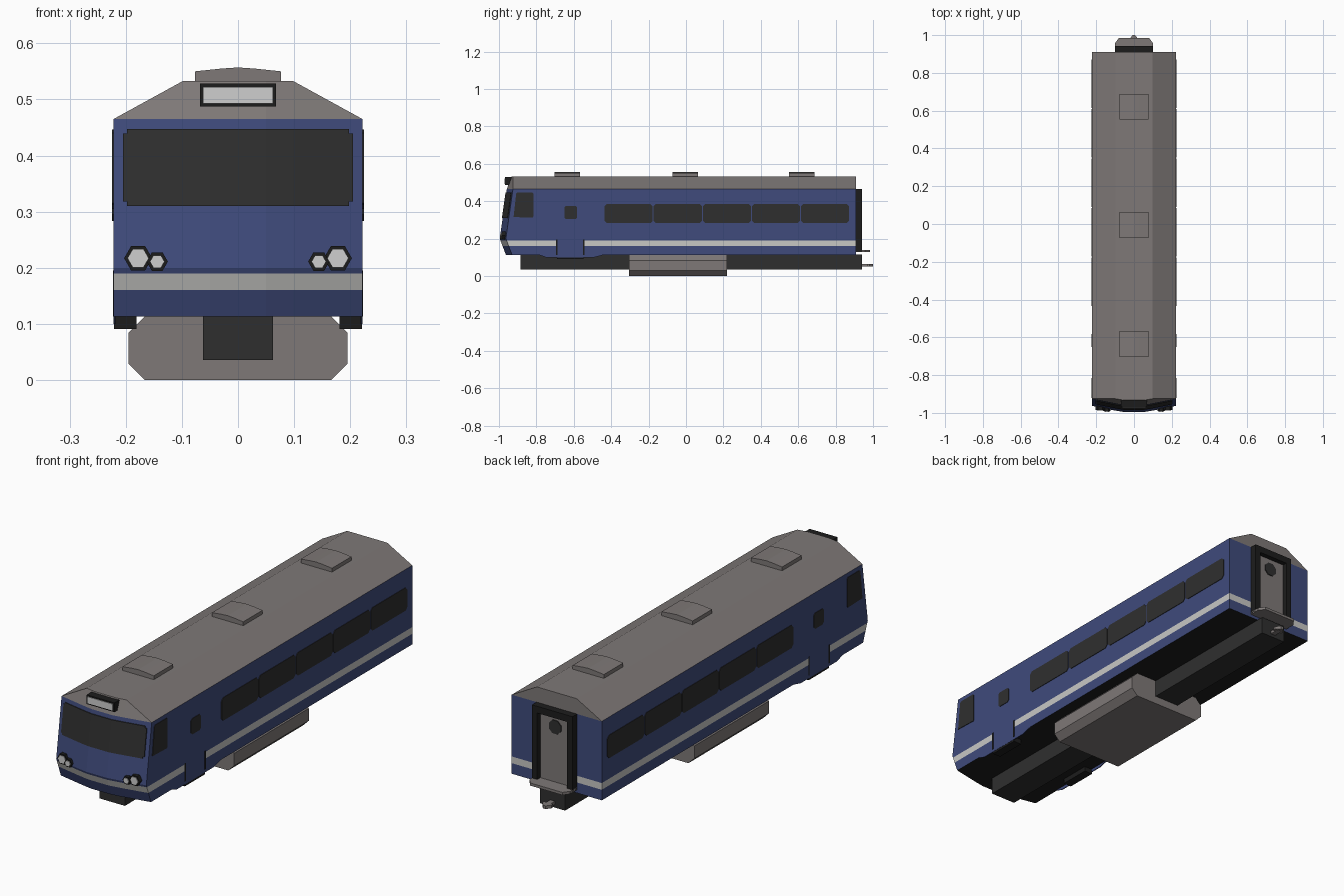
import bpy, bmesh, math

if "Cube" in bpy.data.objects:
    bpy.data.objects.remove(bpy.data.objects["Cube"])


def material(name, r, g, b):
    m = bpy.data.materials.new(name)
    m.diffuse_color = (r, g, b, 1)
    m.use_nodes = True
    m.node_tree.nodes["Principled BSDF"].inputs["Base Color"].default_value = m.diffuse_color
    return m


BLUE = material("blue paint", .05, .07, .2)
GREY = material("warm grey", .21, .19, .185)
WHITE = material("pale stripe", .58, .58, .56)
GLASS = material("dark glass", .028, .028, .028)
BLACK = material("black trim", .012, .012, .012)
LAMP = material("lamp white", .62, .62, .62)


def finish(bm, name, *mats):
    bmesh.ops.recalc_face_normals(bm, faces=bm.faces[:])
    me = bpy.data.meshes.new(name)
    bm.to_mesh(me)
    bm.free()
    for m in mats:
        me.materials.append(m)
    ob = bpy.data.objects.new(name, me)
    bpy.context.collection.objects.link(ob)
    return ob


def prism(name, pts, axis, a, b, mat):
    """Extrude a flat outline along an axis from a to b."""
    place = {"x": lambda p, d: (d, p[0], p[1]),
             "y": lambda p, d: (p[0], d, p[1]),
             "z": lambda p, d: (p[0], p[1], d)}[axis]
    bm = bmesh.new()
    ra, rb = [[bm.verts.new(place(p, d)) for p in pts] for d in (a, b)]
    n = len(pts)
    bm.faces.new(ra)
    bm.faces.new(rb)
    for i in range(n):
        j = (i + 1) % n
        bm.faces.new((ra[i], ra[j], rb[j], rb[i]))
    return finish(bm, name, mat)


def rect(u0, u1, v0, v1, c=0):
    if c == 0:
        return [(u0, v0), (u1, v0), (u1, v1), (u0, v1)]
    return [(u0 + c, v0), (u1 - c, v0), (u1, v0 + c), (u1, v1 - c),
            (u1 - c, v1), (u0 + c, v1), (u0, v1 - c), (u0, v0 + c)]


def ngon(u, v, r, n, turn=0):
    return [(u + r * math.cos(turn + i * math.tau / n),
             v + r * math.sin(turn + i * math.tau / n)) for i in range(n)]


def lerp(table, t):
    for (t0, v0), (t1, v1) in zip(table, table[1:]):
        if t <= t1:
            return v0 + (v1 - v0) * (t - t0) / (t1 - t0)
    return table[-1][1]


# Nose shape: leaning profile by height plus sweep-back by width
def nose(x, z):
    return (lerp([(.113, -.965), (.2, -.998), (.465, -.96), (.533, -.935)], z)
            + lerp([(0, 0), (.05, .002), (.098, .01), (.222, .035)], abs(x)))


XS = [-.222, -.098, -.05, .05, .098, .222]
ZS = [.113, .16, .19, .2, .465, .533]
YS = [None, -.69, -.548, .91]


# Body shell: lofted slices, stripe and roof coloured by height
def body():
    bm = bmesh.new()

    def point(x, y, z):
        w = lerp([(.465, .222), (.533, .098)], max(z, .465))
        x = max(-w, min(w, x))
        return bm.verts.new((x, nose(x, z) if y is None else y, z))

    g = [[[point(x, y, z) for z in ZS] for x in XS] for y in YS]
    nx, nz, ny = len(XS) - 1, len(ZS) - 1, len(YS) - 1

    def face(a, b, c, d, k=None, door=False, floor=False):
        f = bm.faces.new((a, b, c, d))
        zc = sum(v.co.z for v in f.verts) / 4
        f.material_index = (3 if floor else 1 if zc > .47 else
                            2 if .16 < zc < .19 and not door else 0)

    for j in (0, ny):
        for i in range(nx):
            for k in range(nz):
                face(g[j][i][k], g[j][i + 1][k], g[j][i + 1][k + 1], g[j][i][k + 1])
    for j in range(ny):
        p, q = g[j], g[j + 1]
        for i in (0, nx):
            for k in range(nz):
                face(p[i][k], q[i][k], q[i][k + 1], p[i][k + 1], door=j == 1)
        for k in (0, nz):
            for i in range(nx):
                face(p[i][k], p[i + 1][k], q[i + 1][k], q[i][k], floor=k == 0)
    bmesh.ops.remove_doubles(bm, verts=bm.verts[:], dist=1e-5)
    finish(bm, "body_shell", BLUE, GREY, WHITE, BLACK)


body()


# Windscreen: thin patch following the nose, corner cells left out
def windscreen():
    bm = bmesh.new()
    xs = [-.205, -.198, -.098, -.05, .05, .098, .198, .205]
    zs = [.31, .318, .439, .447]
    v = [[bm.verts.new((x, nose(x, z) - .004, z)) for z in zs] for x in xs]
    for i in range(7):
        for k in range(3):
            if not (i in (0, 6) and k in (0, 2)):
                bm.faces.new((v[i][k], v[i + 1][k], v[i + 1][k + 1], v[i][k + 1]))
    r = bmesh.ops.extrude_face_region(bm, geom=bm.faces[:])
    for e in r["geom"]:
        if isinstance(e, bmesh.types.BMVert):
            e.co.y += .006
    finish(bm, "windscreen", GLASS)


windscreen()

# Destination sign
prism("sign_frame", rect(-.068, .068, .487, .528), "y", -.968, -.925, BLACK)
prism("sign_panel", rect(-.062, .062, .493, .522), "y", -.971, -.966, LAMP)

for s, side in ((-1, "left"), (1, "right")):
    # Headlights
    for x, z, r, r2, kind in ((.178, .217, .025, .019, "main"), (.144, .211, .019, .013, "small")):
        y = nose(x, z)
        prism(f"{side}_{kind}_lamp_rim", ngon(s * x, z, r, 6), "y", y - .014, y + .02, BLACK)
        prism(f"{side}_{kind}_lamp", ngon(s * x, z, r2, 6), "y", y - .017, y, LAMP)

    # Side windows
    a, b = s * .220, s * .2245
    for i in range(5):
        y = -.435 + i * .2625
        prism(f"{side}_window_{i + 1}", rect(y, y + .257, .283, .385, .012), "x", a, b, GLASS)
    prism(f"{side}_cab_window", [(-.922, .315), (-.82, .312), (-.816, .318), (-.816, .44),
                                 (-.822, .446), (-.902, .446), (-.908, .44)], "x", a, b, GLASS)
    prism(f"{side}_door_window", rect(-.65, -.582, .305, .375, .008), "x", a, b, GLASS)

    # Door edges and the skirt with step below the door
    for n, y in enumerate((-.69, -.548)):
        prism(f"{side}_door_edge_{n + 1}", rect(y - .004, y + .004, .113, .195), "x", a, s * .223, BLACK)
    skirt = [(-.785, .113), (-.75, .1), (-.49, .1), (-.44, .113)]
    prism(f"{side}_skirt", skirt, "x", s * .218, s * .222, BLUE)
    prism(f"{side}_step", rect(-.69, -.548, .091, .114), "x", s * .181, s * .221, BLACK)

    # Gangway frame posts
    prism(f"{side}_gangway_post", rect(min(s * .074, s * .1), max(s * .074, s * .1), .13, .465),
          "y", .905, .942, BLACK)

# Gangway header, end door and step plate
prism("gangway_header", rect(-.1, .1, .435, .465), "y", .905, .942, BLACK)
prism("end_door", rect(-.075, .075, .13, .44), "y", .905, .92, GREY)
prism("end_door_window", ngon(0, .385, .032, 8, math.pi / 8), "y", .918, .924, GLASS)
prism("gangway_step", [(-.1, .91), (.1, .91), (.1, .958), (.08, .985), (-.08, .985), (-.1, .958)],
      "z", .127, .139, GREY)

# Underframe: centre beam, equipment tank, coupler
prism("centre_beam", rect(-.062, .062, .036, .114), "y", -.885, .94, GLASS)
prism("equipment_tank", rect(-.195, .195, 0, .113, .029), "y", -.305, .22, GREY)
prism("coupler_bar", rect(-.012, .012, .05, .064), "y", .93, .985, GREY)
prism("coupler_head", [(-.022, .968), (.022, .968), (.022, .98), (.005, 1), (-.008, 1), (-.022, .98)],
      "z", .051, .065, GREY)

# Roof vents with gently arched tops
for n, y in enumerate((-.635, -.005, .62)):
    prism(f"roof_vent_{n + 1}", [(-.077, .53), (.077, .53), (.077, .55), (.03, .555), (0, .557),
                                 (-.03, .555), (-.077, .55)], "y", y - .068, y + .068, GREY)
